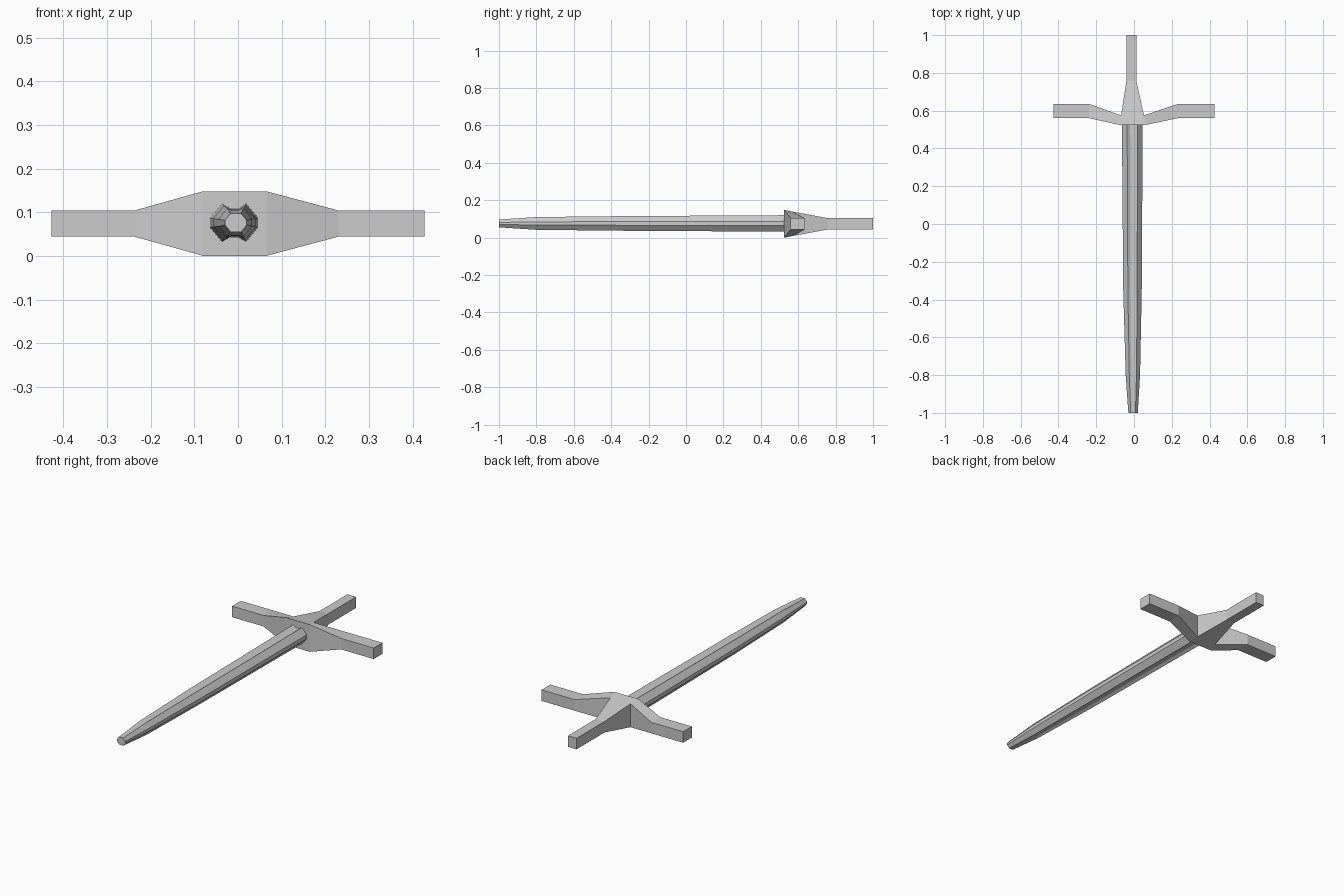
import bpy, bmesh

if "Cube" in bpy.data.objects:
    bpy.data.objects.remove(bpy.data.objects["Cube"])

ZC = 0.074  # mid-plane height


def finish(bm, name):
    bmesh.ops.recalc_face_normals(bm, faces=bm.faces)
    mesh = bpy.data.meshes.new(name)
    bm.to_mesh(mesh)
    bm.free()
    obj = bpy.data.objects.new(name, mesh)
    bpy.context.collection.objects.link(obj)
    return obj


def slab(name, points, quads):
    """Plan quads with a half height per point, closed around the outline."""
    bm = bmesh.new()
    top = [bm.verts.new((x, y, ZC + h)) for x, y, h in points]
    low = [bm.verts.new((x, y, ZC - h)) for x, y, h in points]
    edges = [(q[i], q[(i + 1) % 4]) for q in quads for i in range(4)]
    for q in quads:
        bm.faces.new([top[i] for i in q])
        bm.faces.new([low[i] for i in reversed(q)])
    for a, b in edges:
        if (b, a) not in edges:
            bm.faces.new([top[b], top[a], low[a], low[b]])
    return finish(bm, name)


def loft(name, rings):
    bm = bmesh.new()
    loops = [[bm.verts.new(p) for p in ring] for ring in rings]
    n = len(loops[0])
    for a, b in zip(loops, loops[1:]):
        for i in range(n):
            j = (i + 1) % n
            bm.faces.new([a[i], a[j], b[j], b[i]])
    bm.faces.new(loops[0])
    bm.faces.new(loops[-1])
    return finish(bm, name)


# Cross guard and grip as one tapered block
H, M, L = 0.074, 0.064, 0.030
points = [
    (-0.08, 0.525, H), (0.065, 0.525, H), (0.053, 0.575, M), (-0.068, 0.575, M),  # hub
    (0.23, 0.56, L), (0.23, 0.635, L), (0.427, 0.56, L), (0.427, 0.635, L),       # right arm
    (-0.237, 0.56, L), (-0.237, 0.635, L), (-0.427, 0.56, L), (-0.427, 0.635, L), # left arm
    (0.012, 0.76, L), (-0.04, 0.76, L), (0.012, 1.0, L), (-0.04, 1.0, L),         # grip
]
quads = [(0, 1, 2, 3), (1, 4, 5, 2), (4, 6, 7, 5), (8, 0, 3, 9), (10, 8, 9, 11),
         (3, 2, 12, 13), (13, 12, 14, 15)]
slab("guard_and_grip", points, quads)


# Blade: octagonal section with a shallow fuller on both faces
def blade_ring(y, cx, w, h, groove):
    half = [(w, 0.25 * h), (0.5 * w, h), (0.2 * w, h - groove),
            (-0.2 * w, h - groove), (-0.5 * w, h), (-w, 0.25 * h)]
    ring = half + [(x, -z) for x, z in reversed(half)]
    return [(cx + x, y, ZC + 0.002 + z) for x, z in ring]


loft("blade", [blade_ring(*s) for s in (
    (0.53, -0.009, 0.055, 0.044, 0.010),
    (-0.35, -0.008, 0.049, 0.039, 0.008),
    (-0.80, -0.006, 0.038, 0.034, 0.005),
    (-1.00, -0.005, 0.025, 0.021, 0.0),
)])
